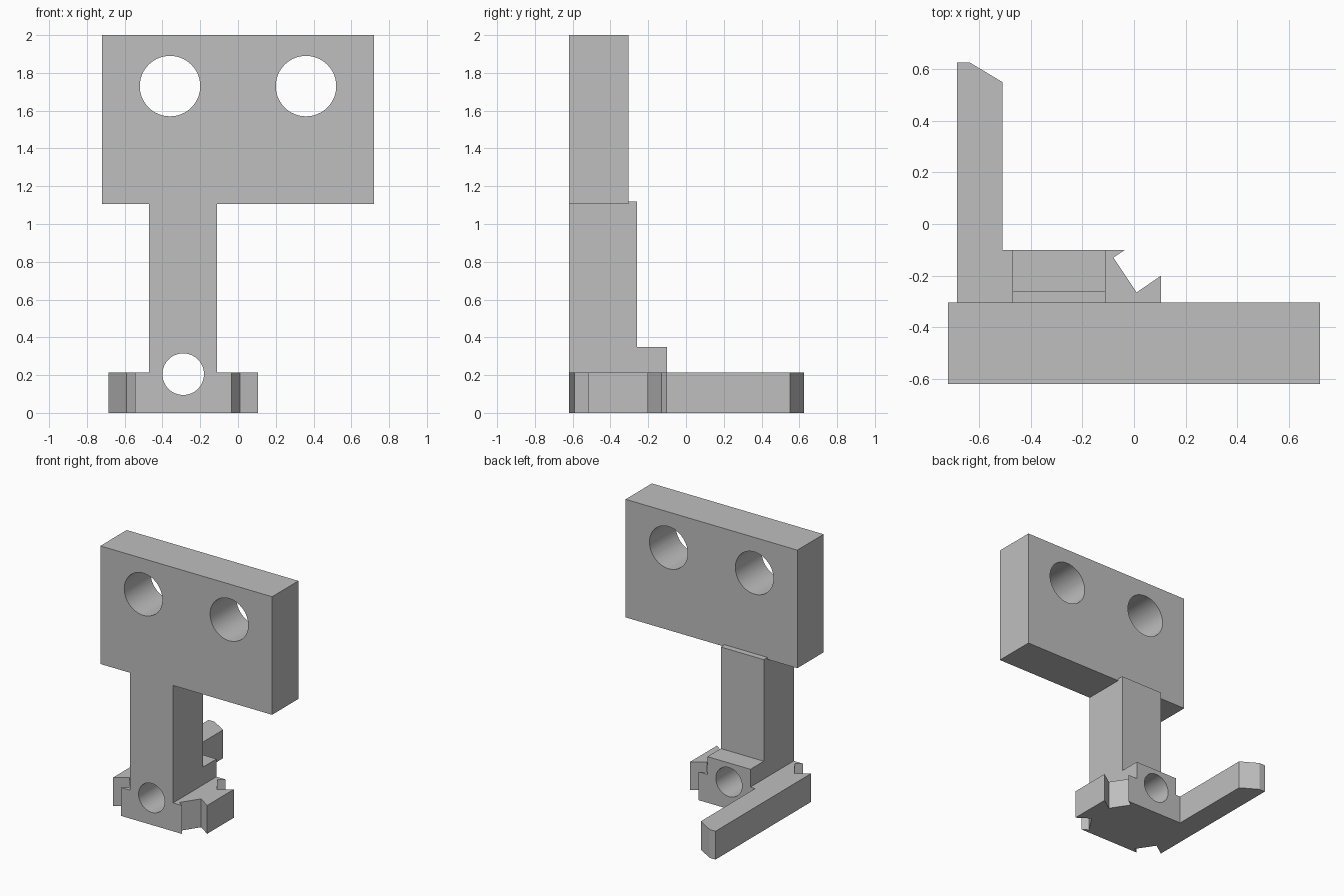
import bpy, bmesh, math
from mathutils import Vector

if "Cube" in bpy.data.objects:
    bpy.data.objects.remove(bpy.data.objects["Cube"])

grey = bpy.data.materials.new("light_grey")
grey.use_nodes = True
grey.diffuse_color = (0.52, 0.52, 0.52, 1)
grey.node_tree.nodes["Principled BSDF"].inputs["Base Color"].default_value = (0.52, 0.52, 0.52, 1)

FRONT, BACK = -0.62, -0.1          # depth range of the clip body
MID_X, MID_Y = -0.29, -0.36        # symmetry axes of the clip body
BASE_TOP, PLATE_BOTTOM = 0.215, 1.105


def extrude(name, corners, direction):
    """Extrude a closed loop of 3D corners into a solid."""
    bm = bmesh.new()
    face = bm.faces.new([bm.verts.new(c) for c in corners])
    grown = bmesh.ops.extrude_face_region(bm, geom=[face])["geom"]
    moved = [g for g in grown if isinstance(g, bmesh.types.BMVert)]
    bmesh.ops.translate(bm, verts=moved, vec=Vector(direction))
    bmesh.ops.recalc_face_normals(bm, faces=bm.faces)
    mesh = bpy.data.meshes.new(name)
    bm.to_mesh(mesh)
    bm.free()
    mesh.materials.append(grey)
    obj = bpy.data.objects.new(name, mesh)
    bpy.context.collection.objects.link(obj)
    return obj


def drill(obj, x, z, radius):
    """Cut a round hole through the part from front to back."""
    bpy.ops.mesh.primitive_cylinder_add(vertices=64, radius=radius, depth=3,
                                        location=(x, 0, z), rotation=(math.pi / 2, 0, 0))
    cutter = bpy.context.object
    cutter.hide_render = True
    cutter.data.materials.append(grey)
    mod = obj.modifiers.new("hole", "BOOLEAN")
    mod.operation, mod.solver, mod.object = "DIFFERENCE", "EXACT", cutter
    bpy.ops.object.select_all(action="DESELECT")
    bpy.context.view_layer.objects.active = obj
    obj.select_set(True)
    bpy.ops.object.modifier_apply(modifier=mod.name)
    bpy.data.objects.remove(cutter)
    bpy.ops.object.shade_smooth_by_angle(angle=math.radians(30))


# Clip base: three hooked corner notches and a long arm at the fourth corner
notch = [(0.255, 0.26), (0.21, 0.23), (0.30, 0.095), (0.395, 0.16)]


def corner(sx, sy):
    return [(MID_X + sx * x, MID_Y + sy * y) for x, y in notch]


arm = [(-0.685, 0.625), (-0.635, 0.625), (-0.51, 0.55), (-0.51, BACK)]
outline = arm + corner(1, 1) + corner(1, -1)[::-1] + corner(-1, -1)
base = extrude("clip_base", [(x, y, 0) for x, y in outline], (0, 0, BASE_TOP))
drill(base, MID_X, 0.205, 0.11)

# Stem with the raised boss behind it
side = [(FRONT, BASE_TOP), (FRONT, PLATE_BOTTOM), (-0.305, PLATE_BOTTOM), (-0.305, 1.12),
        (-0.26, 1.12), (-0.26, 0.35), (BACK, 0.35), (BACK, BASE_TOP)]
stem = extrude("stem", [(-0.47, y, z) for y, z in side], (0.36, 0, 0))
drill(stem, MID_X, 0.205, 0.11)

# Mounting plate with two holes
rect = [(-0.72, PLATE_BOTTOM), (0.72, PLATE_BOTTOM), (0.72, 2), (-0.72, 2)]
plate = extrude("mounting_plate", [(x, FRONT, z) for x, z in rect], (0, 0.315, 0))
for hole_x in (-0.36, 0.36):
    drill(plate, hole_x, 1.73, 0.16)
